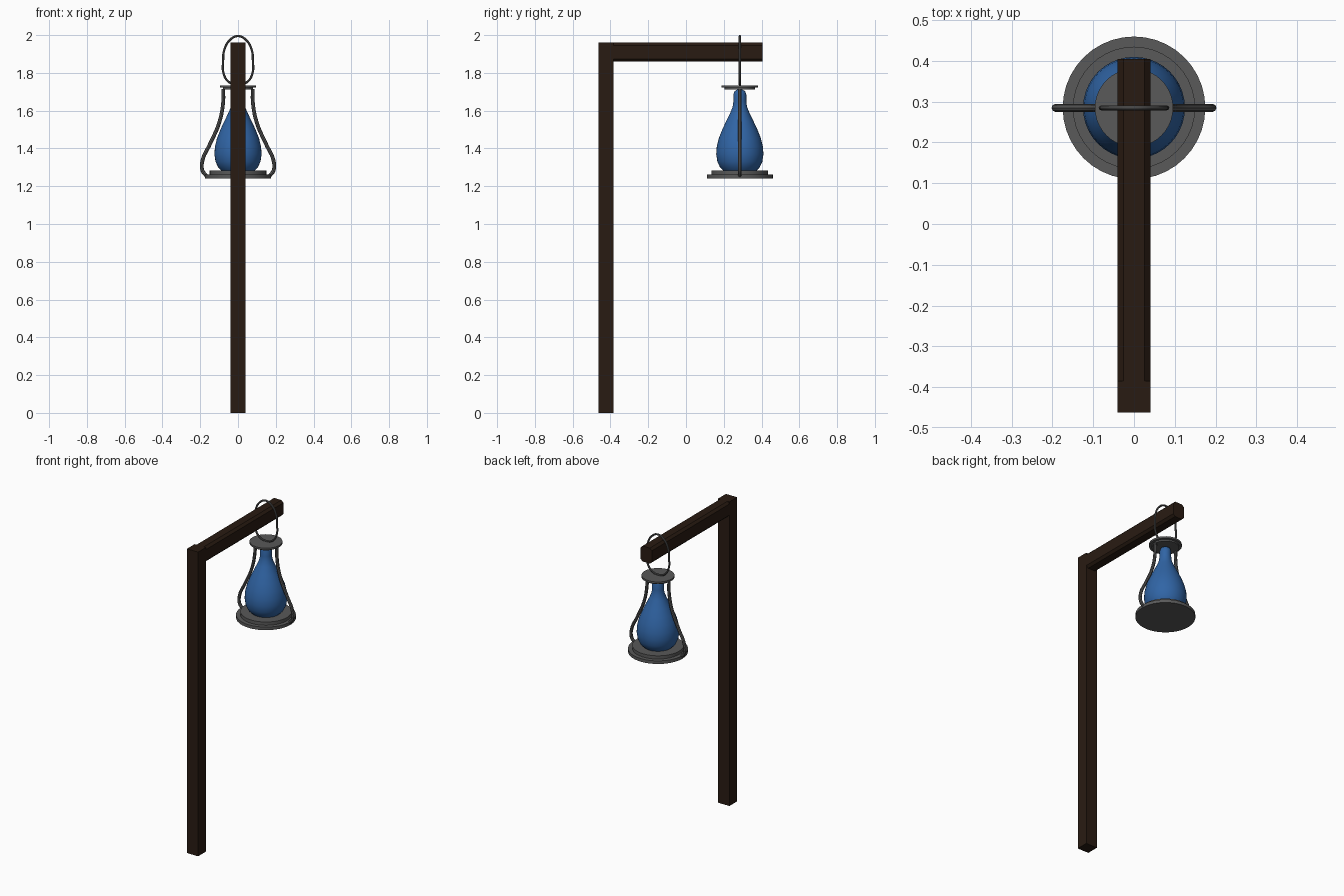
import bpy, bmesh, math

if "Cube" in bpy.data.objects:
    bpy.data.objects.remove(bpy.data.objects["Cube"])

YC = 0.285  # lantern axis


def material(name, rgb):
    m = bpy.data.materials.new(name)
    m.diffuse_color = (*rgb, 1)
    m.use_nodes = True
    m.node_tree.nodes["Principled BSDF"].inputs["Base Color"].default_value = m.diffuse_color
    return m


wood = material("dark_wood", (0.022, 0.011, 0.006))
glass = material("blue_glass", (0.03, 0.13, 0.38))
iron = material("iron", (0.1, 0.1, 0.1))


def add_object(name, bm, mat):
    bmesh.ops.recalc_face_normals(bm, faces=bm.faces)
    me = bpy.data.meshes.new(name)
    bm.to_mesh(me)
    bm.free()
    me.materials.append(mat)
    ob = bpy.data.objects.new(name, me)
    bpy.context.collection.objects.link(ob)
    return ob


def smooth(ob, angle=40):
    bpy.ops.object.select_all(action='DESELECT')
    ob.select_set(True)
    bpy.context.view_layer.objects.active = ob
    bpy.ops.object.shade_smooth_by_angle(angle=math.radians(angle))


def box(name, lo, hi, chamfer=0):
    bm = bmesh.new()
    bmesh.ops.create_cube(bm, size=1)
    for v in bm.verts:
        v.co = [(a + b) / 2 + c * (b - a) for a, b, c in zip(lo, hi, v.co)]
    if chamfer:  # only the edges running along y
        along = [e for e in bm.edges if abs(e.verts[0].co.y - e.verts[1].co.y) > 0.1]
        bmesh.ops.bevel(bm, geom=along, offset=chamfer, segments=1, affect='EDGES')
    return add_object(name, bm, wood)


def lathe(name, profile, mat, steps=40):
    bm = bmesh.new()
    vs = [bm.verts.new((r, YC, z)) for r, z in profile]
    es = [bm.edges.new(p) for p in zip(vs, vs[1:])]
    bmesh.ops.spin(bm, geom=vs + es, cent=(0, YC, 0), axis=(0, 0, 1),
                   angle=2 * math.pi, steps=steps)
    bmesh.ops.remove_doubles(bm, verts=bm.verts, dist=1e-5)
    smooth(add_object(name, bm, mat))


def wire(name, pts, radius, closed=False):
    cu = bpy.data.curves.new(name, 'CURVE')
    cu.dimensions = '3D'
    cu.bevel_depth = radius
    cu.bevel_resolution = 2
    cu.use_fill_caps = True
    cu.resolution_u = 6
    sp = cu.splines.new('BEZIER')
    sp.bezier_points.add(len(pts) - 1)
    for bp, (x, z) in zip(sp.bezier_points, pts):
        bp.co = (x, YC, z)
        bp.handle_left_type = bp.handle_right_type = 'AUTO'
    sp.use_cyclic_u = closed
    cu.materials.append(iron)
    ob = bpy.data.objects.new(name, cu)
    bpy.context.collection.objects.link(ob)
    bpy.ops.object.select_all(action='DESELECT')
    ob.select_set(True)
    bpy.context.view_layer.objects.active = ob
    bpy.ops.object.convert(target='MESH')
    smooth(bpy.context.object)


# Wooden gallows: square post and chamfered arm
box("post", (-0.04, -0.463, 0), (0.04, -0.385, 1.96))
box("arm", (-0.04, -0.40, 1.86), (0.04, 0.405, 1.96), 0.014)

# Stepped plates under and over the flask
lathe("base_plate", [(0, 1.242), (0.175, 1.242), (0.175, 1.262), (0.15, 1.262),
                     (0.15, 1.283), (0, 1.283)], iron)
lathe("top_plate", [(0, 1.712), (0.08, 1.712), (0.08, 1.722), (0.096, 1.722),
                    (0.096, 1.734), (0, 1.734)], iron)

# Glass flask
lathe("flask", [(0, 1.275), (0.085, 1.28), (0.105, 1.30), (0.119, 1.33), (0.125, 1.37),
                (0.122, 1.41), (0.111, 1.455), (0.093, 1.50), (0.072, 1.545),
                (0.05, 1.59), (0.038, 1.62), (0.034, 1.65), (0.034, 1.685),
                (0.028, 1.703), (0.015, 1.711), (0, 1.713)], glass)

# Bent side rods
for side, s in (("left", -1), ("right", 1)):
    wire(side + "_rod", [(s * x, z) for x, z in (
        (0.078, 1.715), (0.079, 1.64), (0.10, 1.535), (0.15, 1.42),
        (0.187, 1.34), (0.189, 1.285), (0.165, 1.252))], 0.01)

# Hanging ring looped over the arm
half = [(0.045, 1.972), (0.073, 1.92), (0.079, 1.86), (0.077, 1.80), (0.05, 1.753)]
wire("hanging_ring", [(0, 1.995)] + half + [(0, 1.737)]
     + [(-x, z) for x, z in reversed(half)], 0.006, True)
